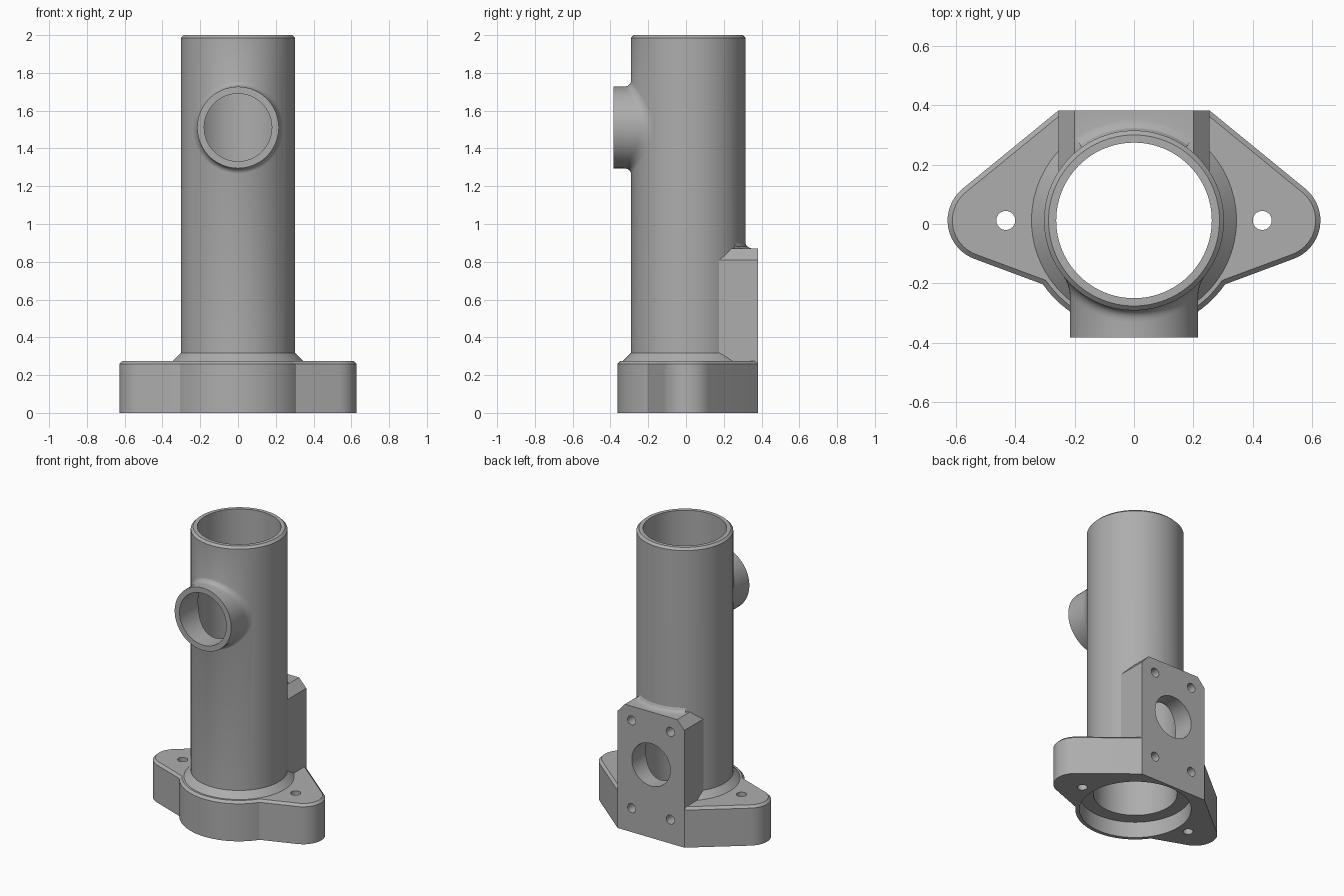
import bpy
import bmesh
from math import sin, cos, pi, radians, sqrt

if "Cube" in bpy.data.objects:
    bpy.data.objects.remove(bpy.data.objects["Cube"], do_unlink=True)

CY = 0.012        # tube axis in y
TUBE_R = 0.303
BACK = 0.382      # back mounting plane
SEG = 96

metal = bpy.data.materials.new("cast_grey")
metal.use_nodes = True
GREY = (0.42, 0.42, 0.42, 1)
metal.diffuse_color = GREY
metal.node_tree.nodes["Principled BSDF"].inputs["Base Color"].default_value = GREY


def loft(name, rings, bevel=None):
    """Closed solid through a list of equal rings, capped at both ends."""
    bm = bmesh.new()
    rows = [[bm.verts.new(p) for p in ring] for ring in rings]
    n = len(rows[0])
    for a, b in zip(rows, rows[1:]):
        for i in range(n):
            j = (i + 1) % n
            bm.faces.new((a[i], a[j], b[j], b[i]))
    bm.faces.new(rows[0])
    bm.faces.new(rows[-1])
    bmesh.ops.recalc_face_normals(bm, faces=bm.faces)
    if bevel:
        edges = [e for e in bm.edges if bevel(e)]
        bmesh.ops.bevel(bm, geom=edges, offset=0.016, segments=1,
                        profile=0.5, affect='EDGES')
    mesh = bpy.data.meshes.new(name)
    bm.to_mesh(mesh)
    bm.free()
    mesh.materials.append(metal)
    ob = bpy.data.objects.new(name, mesh)
    bpy.context.collection.objects.link(ob)
    return ob


def turns(n=SEG):
    return [2 * pi * i / n for i in range(n)]


def lathe(name, profile):
    return loft(name, [[(r * cos(t), CY + r * sin(t), z) for t in turns()]
                       for r, z in profile])


def drill_y(name, x, z, r, y0, y1, n=64):
    return loft(name, [[(x + r * cos(t), y, z + r * sin(t)) for t in turns(n)]
                       for y in (y0, y1)])


def combine(target, tool, operation):
    mod = target.modifiers.new(tool.name, 'BOOLEAN')
    mod.operation = operation
    mod.solver = 'EXACT'
    mod.object = tool
    bpy.context.view_layer.objects.active = target
    bpy.ops.object.modifier_apply(modifier=mod.name)
    bpy.data.objects.remove(tool, do_unlink=True)


# Upright tube with sloped collar and chamfered rim
body = lathe("valve_body", [(0.3, 0.2), (0.36, 0.26), (TUBE_R, 0.318),
                            (TUBE_R, 1.985), (0.288, 2.0)])

# Two-lobed flange: straight back, round ears, round front
half = [(0.255, BACK)]
for i in range(17):
    a = radians(50.5 - 121.8 * i / 16)
    half.append((0.49 + 0.138 * cos(a), CY + 0.138 * sin(a)))
for i in range(17):
    a = radians(-35 - 55 * i / 16)
    half.append((0.375 * cos(a), CY + 0.375 * sin(a)))
half[-1] = (0.0, half[-1][1])
outline = half + [(-x, y) for x, y in reversed(half[:-1])]


def top_rim(edge):
    a, b = (v.co for v in edge.verts)
    return min(a.z, b.z) > 0.2 and min(a.y, b.y) < BACK - 0.001


flange = loft("flange", [[(x, y, z) for x, y in outline] for z in (0, 0.275)],
              bevel=top_rim)

# Back mounting pad with clipped upper corners
pad_shape = [(-0.255, 0.1), (0.255, 0.1), (0.255, 0.81),
             (0.2, 0.87), (-0.2, 0.87), (-0.255, 0.81)]
pad = loft("mounting_pad", [[(x, y, z) for x, z in pad_shape] for y in (0.1, BACK)])

# Small concave blend between pad top and tube
blend = [(0.29, 0.85), (0.345, 0.85), (0.345, 0.869), (0.326, 0.873),
         (0.311, 0.882), (0.302, 0.9), (0.29, 0.9)]
pad_blend = loft("pad_blend", [
    [(r * sin(a), CY + r * cos(a), z) for r, z in blend]
    for a in (-0.62 + 1.24 * i / 20 for i in range(21))])

# Front port, flaring into the tube
PORT_Z, PORT_R, FLARE = 1.511, 0.216, 0.04


def tube_front(x):
    return CY - sqrt(TUBE_R ** 2 - x ** 2)


def port_ring(r, depth):
    return [(r * cos(t), depth, PORT_Z + r * sin(t)) for t in turns()]


def flare_ring(s):
    ring = []
    for t in turns():
        corner = tube_front(PORT_R * cos(t))
        outer = PORT_R + FLARE
        end = tube_front(outer * cos(t)) + 0.002
        r = PORT_R + FLARE * s * s
        y = (1 - s) ** 2 * (corner - FLARE) + 2 * s * (1 - s) * corner + s * s * end
        ring.append((r * cos(t), y, PORT_Z + r * sin(t)))
    return ring


port = loft("front_port", [port_ring(PORT_R, -0.383)]
            + [flare_ring(i / 7) for i in range(8)] + [port_ring(0.2, 0)])

for part in (flange, pad, pad_blend, port):
    combine(body, part, 'UNION')

# Main bore with bottom recess, port bore and pad bore
cutters = [
    lathe("main_bore", [(0.35, -0.1), (0.35, 0.11), (0.262, 0.11), (0.262, 2.1)]),
    drill_y("port_bore", 0, PORT_Z, 0.179, -0.5, 0),
    drill_y("pad_bore", 0, 0.505, 0.147, 0, 0.5),
]

# Bolt holes in the ears and blind screw holes in the pad
for side in (-1, 1):
    cutters.append(loft("ear_hole", [
        [(side * 0.432 + 0.032 * cos(t), CY + 0.032 * sin(t), z) for t in turns(32)]
        for z in (-0.1, 0.4)]))
    for z in (0.165, 0.772):
        cutters.append(drill_y("screw_hole", side * 0.148, z, 0.031, 0.27, 0.5, 32))

for cutter in cutters:
    combine(body, cutter, 'DIFFERENCE')

# Smooth round walls, keep machined edges crisp
bpy.ops.object.select_all(action='DESELECT')
body.select_set(True)
bpy.context.view_layer.objects.active = body
bpy.ops.object.shade_smooth_by_angle(angle=radians(25))
